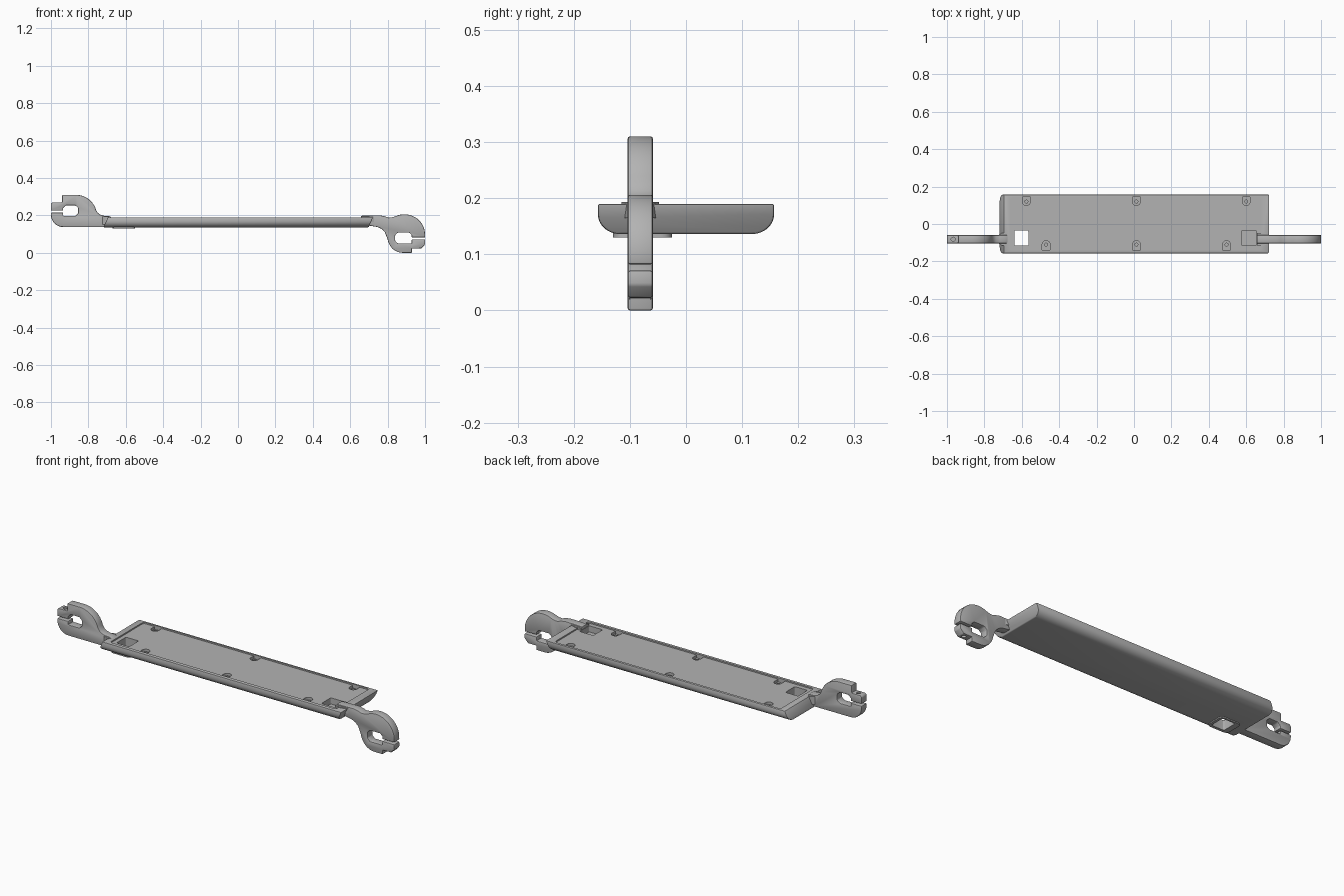
import bpy, bmesh
from math import sin, cos, radians

if "Cube" in bpy.data.objects:
    bpy.data.objects.remove(bpy.data.objects["Cube"], do_unlink=True)

grey = bpy.data.materials.new("plain_grey")
grey.use_nodes = True
COLOUR = (0.45, 0.45, 0.45, 1)
grey.diffuse_color = COLOUR
grey.node_tree.nodes["Principled BSDF"].inputs["Base Color"].default_value = COLOUR


def arc(cx, cy, rx, ry, start, end, steps=8):
    angles = [radians(start + (end - start) * i / steps) for i in range(steps + 1)]
    return [(cx + rx * cos(a), cy + ry * sin(a)) for a in angles]


def rounded(x0, x1, y0, y1, r, steps=4):
    return (arc(x1 - r, y1 - r, r, r, 0, 90, steps) + arc(x0 + r, y1 - r, r, r, 90, 180, steps)
            + arc(x0 + r, y0 + r, r, r, 180, 270, steps) + arc(x1 - r, y0 + r, r, r, 270, 360, steps))


def prism(name, outline, axis, low, high):
    """Extrude a closed outline along one axis (the other two axes keep their order)."""
    bm = bmesh.new()

    def place(p, d):
        co = list(p)
        co.insert("xyz".index(axis), d)
        return bm.verts.new(co)
    a = [place(p, low) for p in outline]
    b = [place(p, high) for p in outline]
    bm.faces.new(a)
    bm.faces.new(b[::-1])
    for i in range(len(a)):
        j = (i + 1) % len(a)
        bm.faces.new((a[j], a[i], b[i], b[j]))
    bmesh.ops.recalc_face_normals(bm, faces=bm.faces)
    mesh = bpy.data.meshes.new(name)
    bm.to_mesh(mesh)
    bm.free()
    mesh.materials.append(grey)
    ob = bpy.data.objects.new(name, mesh)
    bpy.context.collection.objects.link(ob)
    return ob


def bevel(ob, width):
    m = ob.modifiers.new("soft_edges", "BEVEL")
    m.width, m.segments, m.limit_method = width, 2, "ANGLE"
    m.angle_limit = radians(40)


def boolean(ob, tool, operation="DIFFERENCE"):
    m = ob.modifiers.new(tool.name, "BOOLEAN")
    m.object, m.operation, m.solver = tool, operation, "EXACT"
    tool.hide_render = True
    tools.append(tool)


def finish(ob):
    """Apply the modifiers and smooth the rounded surfaces."""
    bpy.ops.object.select_all(action="DESELECT")
    ob.select_set(True)
    bpy.context.view_layer.objects.active = ob
    for m in list(ob.modifiers):
        bpy.ops.object.modifier_apply(modifier=m.name)
    bpy.ops.object.shade_smooth_by_angle(angle=radians(30))


tools = []
TOP, BOTTOM, HALF = 0.19, 0.136, 0.157

# Tray: rounded lower corners, both ends leaning the same way
section = ([(-HALF, TOP), (HALF, TOP)]
           + arc(HALF - 0.04, BOTTOM + 0.035, 0.04, 0.035, 0, -90)
           + arc(-HALF + 0.04, BOTTOM + 0.035, 0.04, 0.035, 270, 180))
tray = prism("tray", section, "x", -0.72, 0.698)
for v in tray.data.vertices:
    v.co.x += (v.co.z - BOTTOM) * 0.45
bevel(tray, 0.004)

# Raised rim around the window on the underside
boolean(tray, prism("window_boss", rounded(-0.67, -0.55, -0.13, -0.025, 0.02), "z", 0.13, 0.16), "UNION")

# Sunken floor inside the tray border
boolean(tray, prism("floor_cutter", rounded(-0.662, 0.678, -0.139, 0.145, 0.014), "z", TOP - 0.007, 0.25))

# Through window at one end, blind pocket at the other
boolean(tray, prism("window_cutter", rounded(-0.64, -0.565, -0.115, -0.035, 0.006), "z", 0.1, 0.25))
boolean(tray, prism("pocket_cutter", rounded(0.575, 0.655, -0.115, -0.035, 0.006), "z", 0.15, 0.25))

# Screw notches opening to the border
screws = [(-0.575, 0.12, 1), (0.013, 0.12, 1), (0.6, 0.12, 1),
          (-0.47, -0.11, -1), (0.013, -0.11, -1), (0.495, -0.11, -1)]
for x, y, side in screws:
    edge = 0.145 if side > 0 else -0.139
    notch = ([(x - 0.021, edge), (x + 0.021, edge)]
             + arc(x, y, 0.021, 0.021 * side, 0, -180, 12))
    boolean(tray, prism("notch_cutter", notch, "z", TOP - 0.022, 0.25))
    boolean(tray, prism("screw_hole_cutter", arc(x, y, 0.008, 0.008, 0, 345, 15), "z", 0.15, 0.25))
finish(tray)

# Screw heads sitting as thin rings in the notches
for i, (x, y, side) in enumerate(screws):
    head = prism(f"screw_seat_{i + 1}", arc(x, y, 0.014, 0.014, 0, 345, 15), "z", 0.16, TOP - 0.017)
    boolean(head, prism("seat_cutter", arc(x, y, 0.008, 0.008, 0, 345, 15), "z", 0.15, 0.25))
    finish(head)

# Raised clamp arm: split eye with a keyed opening
raised = ([(-0.66, 0.142), (-0.72, 0.138)] + arc(-0.935, 0.203, 0.065, 0.065, 270, 180)
          + [(-1, 0.215), (-0.935, 0.215), (-0.935, 0.197), (-0.87, 0.197), (-0.855, 0.21),
             (-0.855, 0.24), (-0.87, 0.254), (-0.92, 0.254), (-0.935, 0.24), (-0.935, 0.226),
             (-1, 0.226), (-1, 0.262), (-0.992, 0.27), (-0.94, 0.27), (-0.94, 0.31)]
          + arc(-0.867, 0.2, 0.112, 0.11, 90, 15, 12)
          + [(-0.75, 0.214), (-0.738, 0.204), (-0.715, 0.198), (-0.69, 0.197), (-0.66, 0.18)])

# Lowered clamp arm: same kind of eye turned over, on a bent neck
lowered = ([(0.657, 0.16), (0.657, 0.198), (0.76, 0.2), (0.785, 0.195), (0.805, 0.188), (0.825, 0.19)]
           + arc(0.89, 0.097, 0.11, 0.109, 115, 5, 14)
           + [(1, 0.082), (0.928, 0.082), (0.928, 0.096), (0.915, 0.108), (0.855, 0.108),
              (0.84, 0.094), (0.84, 0.065), (0.855, 0.05), (0.928, 0.05), (0.928, 0.071),
              (1, 0.071), (1, 0.045), (0.98, 0.023), (0.93, 0.023), (0.93, 0)]
           + arc(0.88, 0.09, 0.082, 0.09, 270, 190)
           + [(0.785, 0.11), (0.768, 0.128), (0.745, 0.138), (0.715, 0.143), (0.68, 0.15)])

for name, outline, x, low, high in (("raised_clamp_arm", raised, -0.967, 0.24, 0.3),
                                    ("lowered_clamp_arm", lowered, 0.962, 0.01, 0.06)):
    arm = prism(name, outline, "y", -0.104, -0.059)
    bevel(arm, 0.004)
    # Clamp screw hole in the ledge
    boolean(arm, prism("clamp_hole_cutter", arc(x, -0.0815, 0.011, 0.011, 0, 345, 15), "z", low, high))
    finish(arm)

# Flared roots where the arms meet the tray
for name, x0, x1, low, high in (("lowered_arm_root", 0.657, 0.73, 0.165, 0.193),
                                ("raised_arm_root", -0.69, -0.725, 0.15, 0.193)):
    root = prism(name, [(x0, -0.115), ((x0 + x1) / 2, -0.115), (x1, -0.103),
                        (x1, -0.06), ((x0 + x1) / 2, -0.048), (x0, -0.048)], "z", low, high)
    finish(root)

for tool in tools:
    bpy.data.objects.remove(tool, do_unlink=True)
